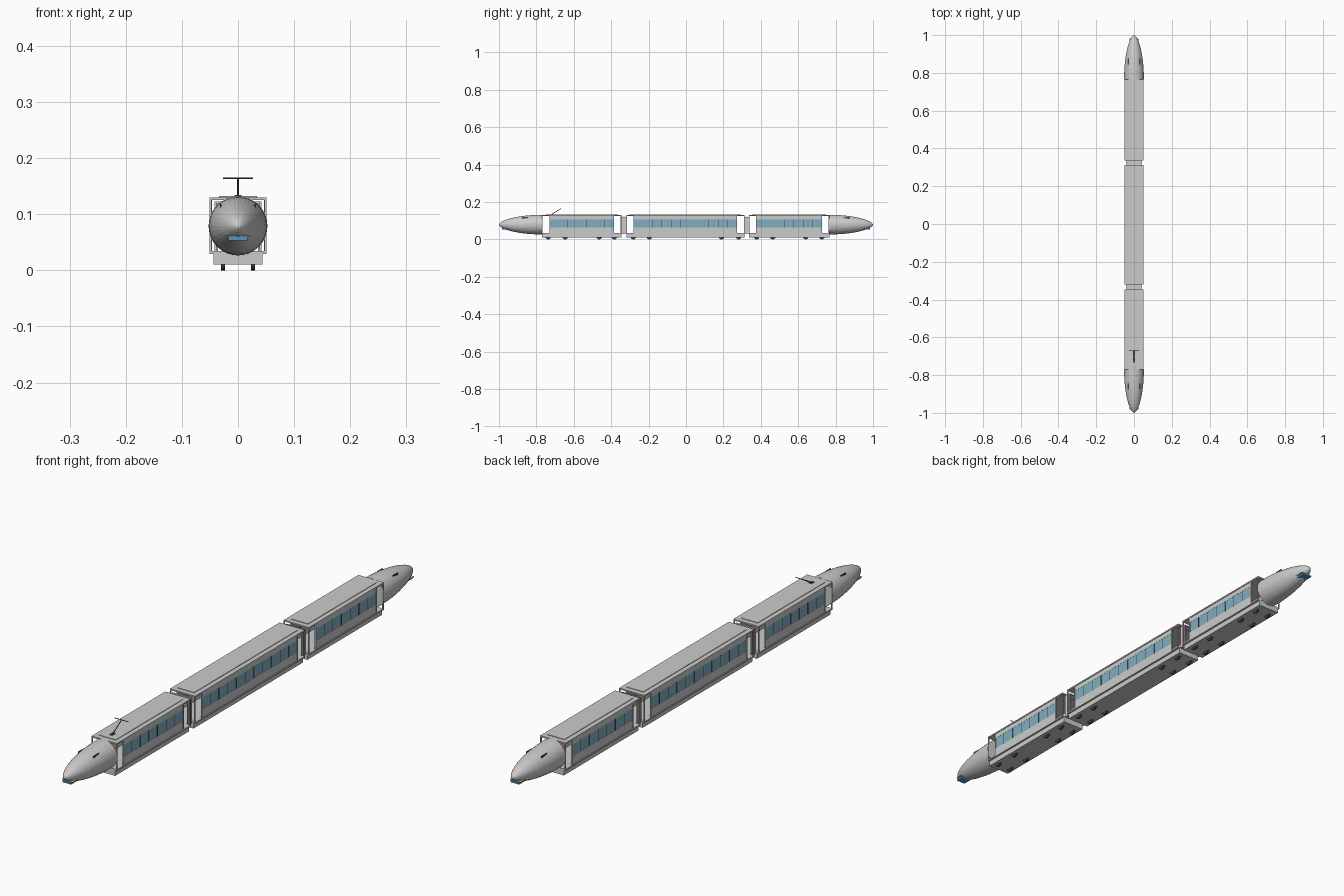
import bpy, bmesh, math
from mathutils import Matrix, Vector

if "Cube" in bpy.data.objects:
    bpy.data.objects.remove(bpy.data.objects["Cube"])


def material(name, rgb):
    m = bpy.data.materials.new(name)
    m.diffuse_color = (*rgb, 1)
    m.use_nodes = True
    m.node_tree.nodes["Principled BSDF"].inputs["Base Color"].default_value = m.diffuse_color
    return m


GLASS = material("glass_blue", (0.22, 0.42, 0.52))
BLUE = material("trim_blue", (0.08, 0.3, 0.6))
DARK = material("dark_metal", (0.06, 0.06, 0.07))
YELLOW = material("lamp_yellow", (0.75, 0.65, 0.2))


def finish(name, bm, mat=None):
    bmesh.ops.recalc_face_normals(bm, faces=bm.faces)
    me = bpy.data.meshes.new(name)
    bm.to_mesh(me)
    bm.free()
    ob = bpy.data.objects.new(name, me)
    bpy.context.collection.objects.link(ob)
    if mat:
        me.materials.append(mat)
    return ob


def add_box(bm, x0, x1, y0, y1, z0, z1):
    mid = Vector(((x0 + x1) / 2, (y0 + y1) / 2, (z0 + z1) / 2))
    size = Matrix.Diagonal((x1 - x0, y1 - y0, z1 - z0, 1))
    bmesh.ops.create_cube(bm, size=1, matrix=Matrix.Translation(mid) @ size)


def boxes(name, specs, mat=None):
    bm = bmesh.new()
    for s in specs:
        add_box(bm, *s)
    return finish(name, bm, mat)


def both_sides(x0, x1, *rest):
    return [(x0, x1, *rest), (-x1, -x0, *rest)]


def rod(name, a, b, r, mat):
    a, b = Vector(a), Vector(b)
    bm = bmesh.new()
    rot = (b - a).to_track_quat('Z', 'Y').to_matrix().to_4x4()
    bmesh.ops.create_cone(bm, cap_ends=True, segments=8, radius1=r, radius2=r,
                          depth=(b - a).length,
                          matrix=Matrix.Translation((a + b) / 2) @ rot)
    return finish(name, bm, mat)


def carriage(tag, y0, y1, panes, wheels):
    d = 0.039                          # door opening length
    w0, w1 = y0 + d, y1 - d
    # floor, roof and raised roof panel
    boxes(tag + "_floor", [(-0.051, 0.051, y0, y1, 0.029, 0.034)])
    boxes(tag + "_roof", [(-0.051, 0.051, y0, y1, 0.125, 0.13)])
    boxes(tag + "_roof_panel", [(-0.034, 0.034, y0 + 0.018, y1 - 0.018, 0.13, 0.132)])
    # underframe
    boxes(tag + "_underframe", [(-0.044, 0.044, y0, y1, 0.01, 0.029)])
    # side walls below and above the windows
    boxes(tag + "_walls",
          both_sides(0.046, 0.049, w0, w1, 0.034, 0.065)
          + both_sides(0.046, 0.049, w0, w1, 0.107, 0.125))
    # corner and door posts
    posts = []
    for y in (y0, w0, w1 - 0.003, y1 - 0.003):
        posts += both_sides(0.047, 0.051, y, y + 0.003, 0.034, 0.125)
    boxes(tag + "_door_posts", posts)
    # window band and pane dividers
    boxes(tag + "_windows", both_sides(0.0465, 0.0485, w0, w1, 0.065, 0.107), GLASS)
    bars = []
    for i in range(1, panes):
        y = w0 + (w1 - w0) * i / panes
        bars += both_sides(0.046, 0.0495, y - 0.001, y + 0.001, 0.065, 0.107)
    boxes(tag + "_window_bars", bars, DARK)
    # wheels
    bm = bmesh.new()
    for y in wheels:
        for x in (-0.027, 0.027):
            bmesh.ops.create_cone(
                bm, cap_ends=True, segments=20, radius1=0.015, radius2=0.015, depth=0.007,
                matrix=Matrix.Translation((x, y, 0.015)) @ Matrix.Rotation(math.pi / 2, 4, 'Y'))
    finish(tag + "_wheels", bm, DARK)


carriage("front_car", -0.77, -0.346, 7, (-0.737, -0.646, -0.464, -0.383))
carriage("middle_car", -0.319, 0.312, 11, (-0.281, -0.196, 0.19, 0.281))
carriage("rear_car", 0.336, 0.766, 7, (0.378, 0.464, 0.64, 0.726))

# gangways between the cars: hollow tube with a bellows rib
for tag, a, b in (("front", -0.346, -0.319), ("rear", 0.312, 0.336)):
    m = (a + b) / 2
    parts = []
    for y0, y1, g in ((a, b, 0.0), (m - 0.003, m + 0.003, 0.003)):
        parts += both_sides(0.036, 0.039 + g, y0, y1, 0.034, 0.12)
        parts += [(-0.039 - g, 0.039 + g, y0, y1, 0.117, 0.12 + g),
                  (-0.039 - g, 0.039 + g, y0, y1, 0.031 - g, 0.034)]
    boxes(tag + "_gangway", parts)


# nose cones with lower blue screen, lamp strip and small roof fins
NZ, R = 0.079, 0.0525


def nose(tag, base, s):
    length = 1 - abs(base)
    seg, rings = 32, 12
    bm = bmesh.new()
    loops = []
    for k in range(rings):
        t = math.sin(k / rings * math.pi / 2)
        r = R * (1 - t * t) ** 0.58
        loops.append([bm.verts.new((r * math.cos(2 * math.pi * i / seg), base + s * t * length,
                                    NZ + r * math.sin(2 * math.pi * i / seg)))
                      for i in range(seg)])
    for p, q in zip(loops, loops[1:]):
        for i in range(seg):
            j = (i + 1) % seg
            bm.faces.new((p[i], p[j], q[j], q[i]))
    tip = bm.verts.new((0, s, NZ))
    for i in range(seg):
        bm.faces.new((loops[-1][i], loops[-1][(i + 1) % seg], tip))
    bm.faces.new(loops[0])
    finish(tag + "_nose", bm)

    ya, yb = sorted((s * 0.985, s * 0.945))
    boxes(tag + "_lower_screen", [(-0.017, 0.017, ya, yb, 0.053, 0.06)], BLUE)
    boxes(tag + "_lamp_strip", [(-0.023, 0.023, ya + 0.004, yb - 0.004, 0.06, 0.062)], YELLOW)
    ya, yb = sorted((s * 0.845, s * 0.875))
    boxes(tag + "_nose_fins", both_sides(0.029, 0.032, ya, yb, 0.11, 0.118), DARK)


nose("front", -0.77, -1)
nose("rear", 0.766, 1)

# pantograph on the front car
rod("pantograph_arm", (0, -0.725, 0.13), (0, -0.67, 0.164), 0.0015, DARK)
rod("pantograph_bar", (-0.027, -0.67, 0.164), (0.027, -0.67, 0.164), 0.0013, DARK)
boxes("pantograph_base", [(-0.006, 0.006, -0.732, -0.715, 0.132, 0.134)], DARK)
